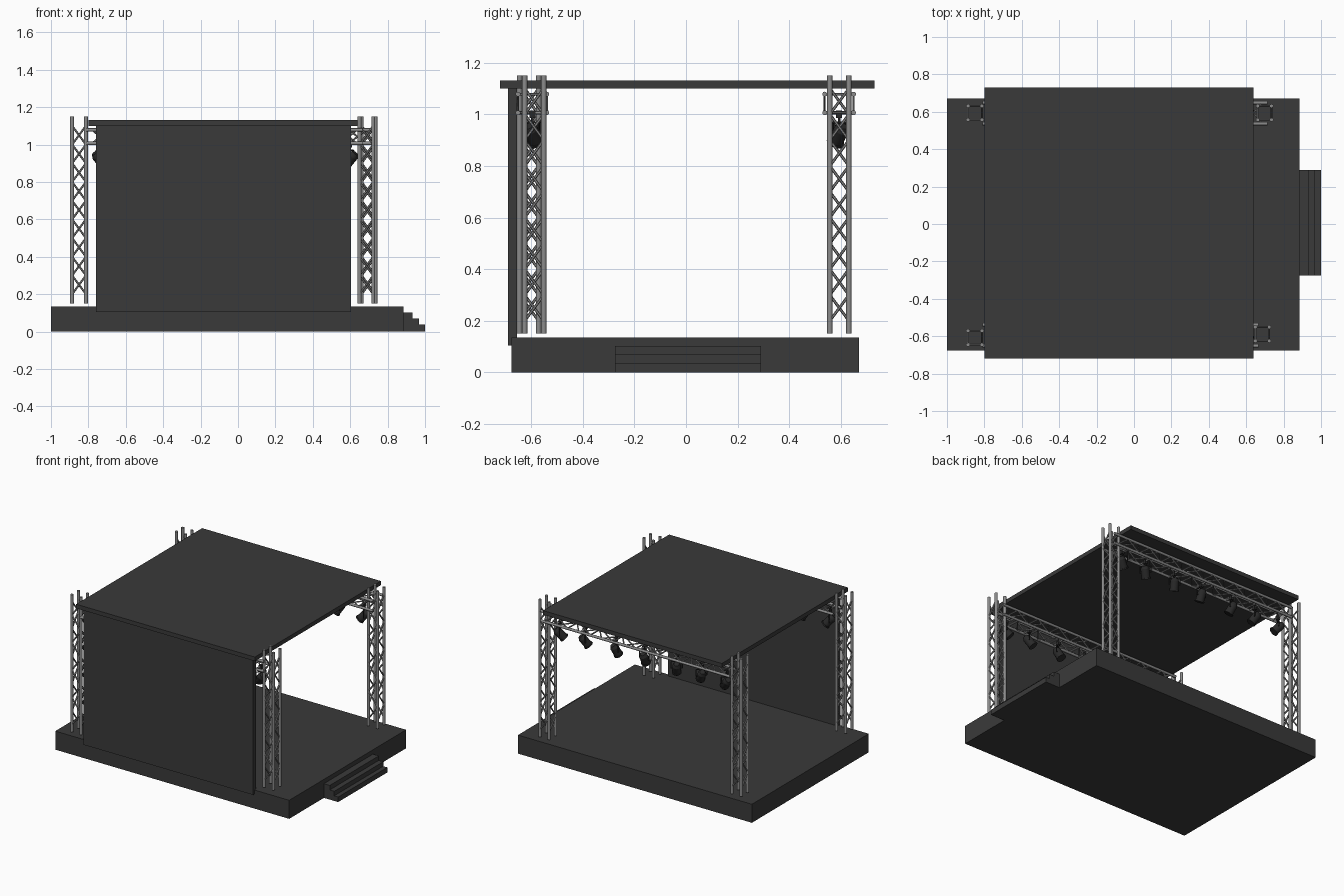
import bpy, bmesh, math
from mathutils import Vector, Matrix

if "Cube" in bpy.data.objects:
    bpy.data.objects.remove(bpy.data.objects["Cube"])


def material(name, c):
    m = bpy.data.materials.new(name)
    m.diffuse_color = (c, c, c, 1)
    m.use_nodes = True
    m.node_tree.nodes["Principled BSDF"].inputs["Base Color"].default_value = m.diffuse_color
    return m


DARK = material("charcoal panel", 0.042)
METAL = material("grey metal", 0.26)
BLACK = material("lamp black", 0.022)


def finish(name, bm, mat, smooth=False):
    me = bpy.data.meshes.new(name)
    bmesh.ops.recalc_face_normals(bm, faces=bm.faces[:])
    bm.to_mesh(me)
    bm.free()
    me.materials.append(mat)
    ob = bpy.data.objects.new(name, me)
    bpy.context.collection.objects.link(ob)
    if smooth:
        bpy.ops.object.select_all(action='DESELECT')
        ob.select_set(True)
        bpy.context.view_layer.objects.active = ob
        bpy.ops.object.shade_smooth_by_angle(angle=math.radians(50))
    return ob


def add_box(bm, lo, hi):
    lo, hi = Vector(lo), Vector(hi)
    size = hi - lo
    bmesh.ops.create_cube(bm, size=1, matrix=Matrix.Translation((lo + hi) / 2)
                          @ Matrix.Diagonal((*size, 1)))


def box(name, lo, hi, mat):
    bm = bmesh.new()
    add_box(bm, lo, hi)
    return finish(name, bm, mat)


def tube(bm, a, b, r1, r2=None, sides=8):
    a, b = Vector(a), Vector(b)
    rot = (b - a).to_track_quat('Z', 'Y').to_matrix().to_4x4()
    bmesh.ops.create_cone(bm, cap_ends=True, segments=sides, radius1=r1,
                          radius2=r1 if r2 is None else r2, depth=(b - a).length,
                          matrix=Matrix.Translation((a + b) / 2) @ rot)


def truss(name, start, end, half_u, half_v, u, v, chord_r, brace_r, count, lo, hi):
    """Square truss: four chords and a zigzag brace on every face."""
    start, end, u, v = Vector(start), Vector(end), Vector(u), Vector(v)
    bm = bmesh.new()
    corners = [u * half_u * su + v * half_v * sv
               for su, sv in ((-1, -1), (1, -1), (1, 1), (-1, 1))]
    for c in corners:
        tube(bm, start + c, end + c, chord_r, sides=10)
    for k in range(4):
        pair = corners[k], corners[(k + 1) % 4]
        for i in range(count):
            p = start.lerp(end, lo + (hi - lo) * i / count)
            q = start.lerp(end, lo + (hi - lo) * (i + 1) / count)
            tube(bm, p + pair[i % 2], q + pair[1 - i % 2], brace_r, sides=6)
    return finish(name, bm, METAL, True)


# Deck, roof and rear wall
box("stage_deck", (-1, -0.675, 0), (0.885, 0.67, 0.135), DARK)
box("roof", (-0.8, -0.72, 1.10), (0.64, 0.73, 1.13), DARK)
box("back_wall", (-0.76, -0.69, 0.105), (0.605, -0.655, 1.10), DARK)

# Steps as one extruded stair profile
bm = bmesh.new()
profile = [(0.885, 0), (1, 0), (1, 0.037), (0.968, 0.037), (0.968, 0.07),
           (0.932, 0.07), (0.932, 0.103), (0.885, 0.103)]
face = bm.faces.new([bm.verts.new((x, -0.275, z)) for x, z in profile])
ext = bmesh.ops.extrude_face_region(bm, geom=[face])
bmesh.ops.translate(bm, vec=(0, 0.565, 0),
                    verts=[g for g in ext["geom"] if isinstance(g, bmesh.types.BMVert)])
finish("side_steps", bm, DARK)

# Corner towers
for name, x, y in (("front_left", -0.85, -0.608), ("front_right", 0.686, -0.588),
                   ("back_left", -0.85, 0.594), ("back_right", 0.698, 0.594)):
    truss(name + "_tower", (x, y, 0.15), (x, y, 1.15), 0.037, 0.037,
          (1, 0, 0), (0, 1, 0), 0.0105, 0.0055, 9, 0.05, 0.95)


def spotlight(name, x, y, aim):
    """Hanging lamp: clamp, stem, yoke and a tapered can with a lens rim."""
    bm = bmesh.new()
    aim = Vector(aim).normalized()
    side = aim.cross(Vector((0, 0, 1))).normalized()
    pivot = Vector((x, y, 0.922))
    top = Vector((x, y, 0.968))
    add_box(bm, (x - 0.01, y - 0.012, 0.985), (x + 0.01, y + 0.012, 1.015))
    tube(bm, top, (x, y, 0.99), 0.005)
    tube(bm, top - side * 0.037, top + side * 0.037, 0.004)
    for s in (-1, 1):
        tube(bm, top + side * 0.037 * s, pivot + side * 0.037 * s, 0.004)
    tube(bm, pivot - side * 0.04, pivot + side * 0.04, 0.004)
    tube(bm, pivot - aim * 0.045, pivot - aim * 0.025, 0.018, 0.029, 14)
    tube(bm, pivot - aim * 0.025, pivot + aim * 0.035, 0.029, sides=14)
    tube(bm, pivot + aim * 0.035, pivot + aim * 0.044, 0.033, sides=14)
    finish(name, bm, BLACK, True)


# Lighting beams, each with cross tubes for hanging and seven lamps
LAMPS = (0.6, 0.4, 0.15, -0.08, -0.34, -0.54, -0.74)
for name, y, x_end, inward in (("front", -0.595, 0.665, 1), ("back", 0.593, 0.715, -1)):
    truss(name + "_beam", (-0.81, y, 1.042), (x_end, y, 1.042), 0.056, 0.036,
          (0, 1, 0), (0, 0, 1), 0.0095, 0.005, 16, 0.02, 0.98)
    bm = bmesh.new()
    for x in LAMPS:
        tube(bm, (x, y - 0.056, 1.006), (x, y + 0.056, 1.006), 0.006)
    finish(name + "_hanging_bars", bm, METAL, True)
    for i, x in enumerate(LAMPS):
        spotlight(f"{name}_lamp_{i + 1}", x, y,
                  (-0.9 * (x + 0.08), 0.35 * inward, -0.75))
